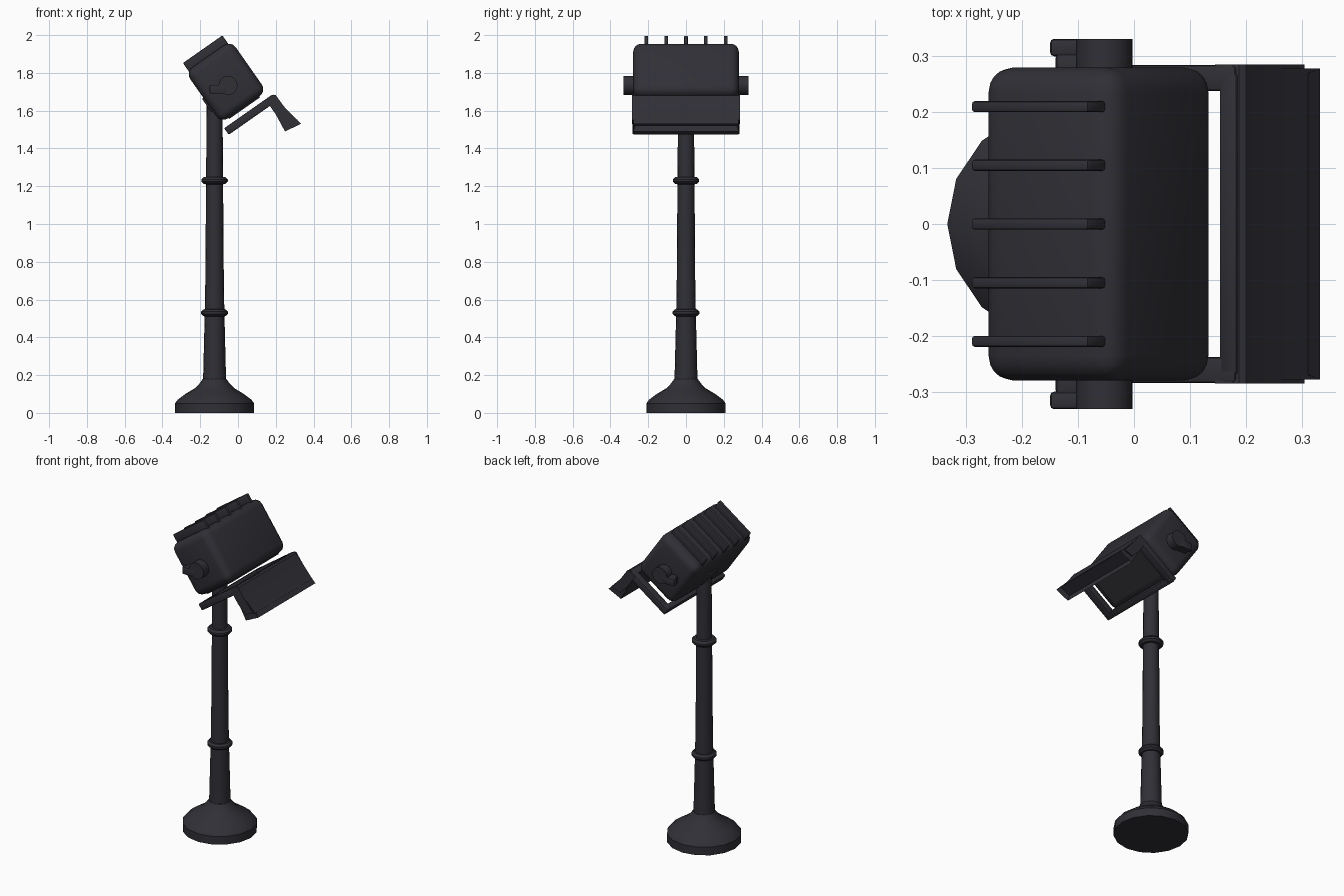
import bpy, bmesh, math
from mathutils import Matrix, Vector

old = bpy.data.objects.get("Cube")
if old:
    bpy.data.objects.remove(old, do_unlink=True)

COLOR = (0.029, 0.029, 0.037, 1)
paint = bpy.data.materials.new("dark_slate_paint")
paint.use_nodes = True
paint.diffuse_color = COLOR
bsdf = paint.node_tree.nodes["Principled BSDF"]
bsdf.inputs["Base Color"].default_value = COLOR
bsdf.inputs["Roughness"].default_value = 0.6

POST_X = -0.124
# Lamp frame: local x runs up the tilted head, local z points out of its back
LAMP = Matrix.Translation((-0.0635, 0, 1.753)) @ Matrix.Rotation(math.radians(-35), 4, 'Y')


def finish(name, bm, matrix=Matrix(), bevel=0, segments=2, angle=35):
    bmesh.ops.recalc_face_normals(bm, faces=bm.faces)
    if bevel:
        bmesh.ops.bevel(bm, geom=list(bm.edges), offset=bevel, segments=segments,
                        profile=0.5, affect='EDGES', clamp_overlap=True)
    mesh = bpy.data.meshes.new(name)
    bm.to_mesh(mesh)
    bm.free()
    mesh.materials.append(paint)
    ob = bpy.data.objects.new(name, mesh)
    ob.matrix_world = matrix
    bpy.context.collection.objects.link(ob)
    bpy.ops.object.select_all(action='DESELECT')
    ob.select_set(True)
    bpy.context.view_layer.objects.active = ob
    bpy.ops.object.shade_smooth_by_angle(angle=math.radians(angle))
    return ob


def box(name, lo, hi, matrix=Matrix(), bevel=0, segments=2):
    lo, hi = Vector(lo), Vector(hi)
    bm = bmesh.new()
    bmesh.ops.create_cube(bm, size=1)
    for v in bm.verts:
        v.co = (lo + hi) / 2 + v.co * (hi - lo)
    return finish(name, bm, matrix, bevel, segments)


def lathe(name, profile, sides=16):
    """Revolve (radius, height) points around the post axis and cap both ends."""
    bm = bmesh.new()
    rings = []
    for r, z in profile:
        rings.append([bm.verts.new((r * math.cos(i * math.tau / sides),
                                    r * math.sin(i * math.tau / sides), z))
                      for i in range(sides)])
    for a, b in zip(rings, rings[1:]):
        for i in range(sides):
            j = (i + 1) % sides
            bm.faces.new((a[i], a[j], b[j], b[i]))
    bm.faces.new(rings[0])
    bm.faces.new(rings[-1])
    return finish(name, bm, Matrix.Translation((POST_X, 0, 0)))


def prism(name, outline, half):
    """Extrude an (x, z) outline across y."""
    bm = bmesh.new()
    ends = [[bm.verts.new((x, y, z)) for x, z in outline] for y in (-half, half)]
    bm.faces.new(ends[0])
    bm.faces.new(ends[1])
    for i in range(len(outline)):
        j = (i + 1) % len(outline)
        bm.faces.new((ends[0][i], ends[0][j], ends[1][j], ends[1][i]))
    return bm


# Post: flared foot, tapered shaft, two collars
lathe("base_foot", [(0.21, 0), (0.21, 0.05), (0.195, 0.07), (0.155, 0.1),
                    (0.105, 0.13), (0.08, 0.155), (0.062, 0.18)])
lathe("post_shaft", [(0.061, 0.17), (0.052, 0.53), (0.049, 0.7),
                     (0.045, 1.23), (0.042, 1.63)])
for label, z, r in (("lower_collar", 0.53, 0.071), ("upper_collar", 1.23, 0.07)):
    lathe(label, [(0.045, z - 0.02), (r - 0.012, z - 0.018), (r, z - 0.006),
                  (r, z + 0.006), (r - 0.012, z + 0.018), (0.045, z + 0.02)])

# Lamp head
box("lamp_housing", (-0.147, -0.28, -0.165), (0.147, 0.28, 0.165), LAMP, 0.045, 4)
box("lamp_glass", (-0.1, -0.23, -0.171), (0.1, 0.23, -0.16), LAMP)
box("post_mount", (-0.156, -0.05, -0.09), (-0.13, 0.05, 0.0), LAMP, 0.005)

# Cooling fins on the back
for i in range(5):
    y = (i - 2) * 0.105
    box(f"cooling_fin_{i + 1}", (-0.13, y - 0.01, 0.15), (0.125, y + 0.01, 0.212), LAMP, 0.005)

# Side pivots with their clamp levers
for side, s in (("left", 1), ("right", -1)):
    bm = bmesh.new()
    bmesh.ops.create_cone(bm, cap_ends=True, segments=24, radius1=0.05, radius2=0.05, depth=0.08)
    finish(f"pivot_{side}", bm, Matrix.Translation((-0.053, s * 0.291, 1.734))
           @ Matrix.Rotation(math.pi / 2, 4, 'X'))
    for part, x, y0, y1 in (("lever", -0.15, 0.3, 0.331), ("lever_root", -0.14, 0.26, 0.305)):
        ya, yb = sorted((s * y0, s * y1))
        box(f"pivot_{part}_{side}", (x, ya, 1.69), (-0.06, yb, 1.737), bevel=0.007)

# Open frame in front of the glass
for side, s in (("left", 1), ("right", -1)):
    ya, yb = sorted((s * 0.238, s * 0.284))
    box(f"frame_arm_{side}", (-0.149, ya, -0.238), (0.16, yb, -0.196), LAMP, 0.006)
box("frame_lower_bar", (-0.149, -0.284, -0.238), (-0.114, 0.284, -0.196), LAMP, 0.006)
box("frame_upper_bar", (0.125, -0.27, -0.238), (0.163, 0.27, -0.196), LAMP, 0.006)

# Flared visor with a recessed lower end
outline = [(0.155, 1.666), (0.188, 1.683), (0.2, 1.68), (0.247, 1.618),
           (0.333, 1.53), (0.249, 1.49), (0.2, 1.58)]
bm = prism("visor", outline, 0.278)
bmesh.ops.recalc_face_normals(bm, faces=bm.faces)
lip = min(bm.faces, key=lambda f: f.calc_center_median().z)
bmesh.ops.inset_region(bm, faces=[lip], thickness=0.012)
inward = -lip.normal * 0.03
for v in lip.verts:
    v.co += inward
finish("visor", bm, angle=30)

# Thin cheeks closing the visor sides
for side, s in (("left", 1), ("right", -1)):
    bm = prism("cheek", [(0.145, 1.66), (0.188, 1.685), (0.2, 1.682), (0.245, 1.62),
                         (0.305, 1.55), (0.25, 1.53), (0.2, 1.58)], 0.004)
    finish(f"visor_cheek_{side}", bm, Matrix.Translation((0, s * 0.281, 0)))
